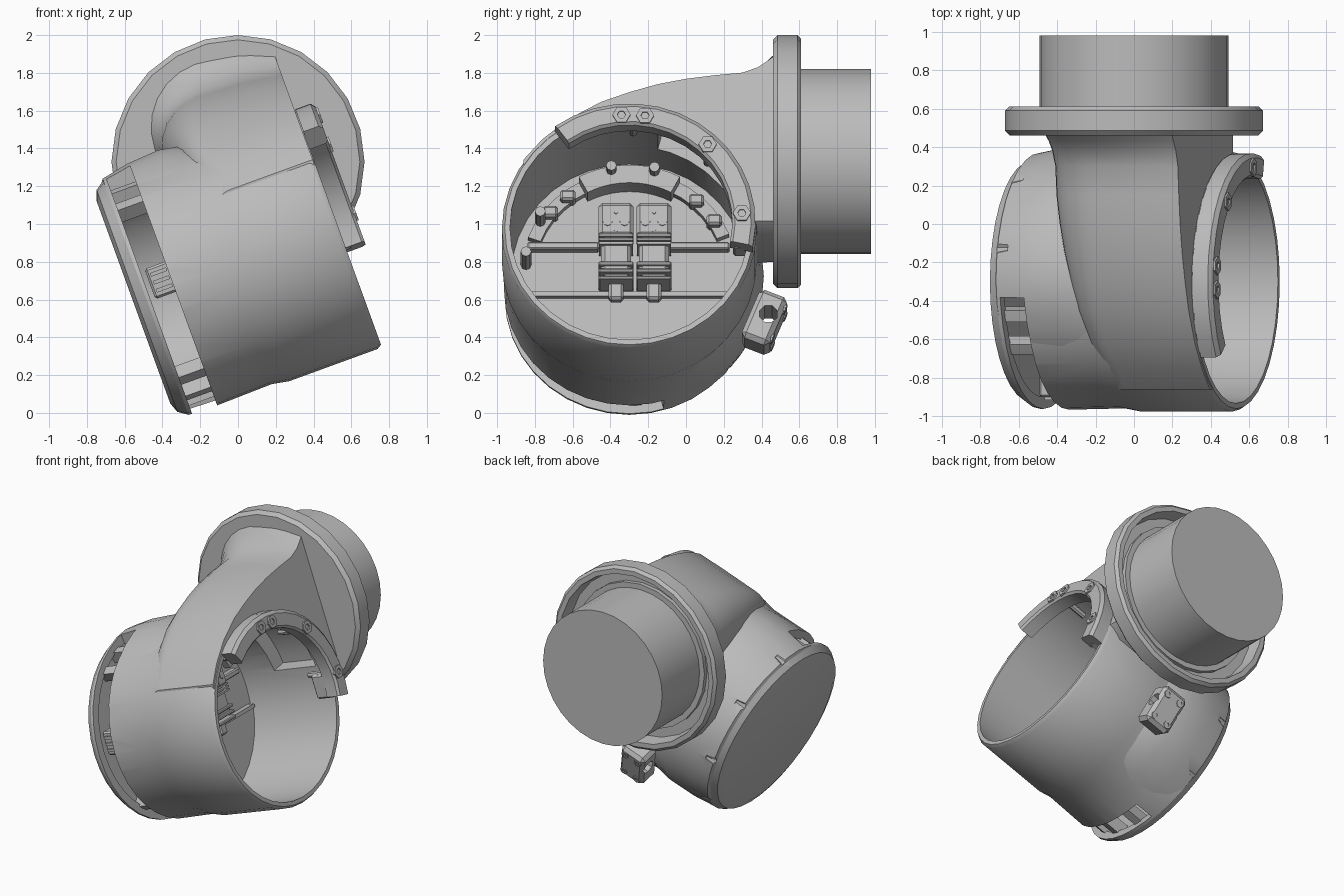
import bpy, bmesh
from math import cos, sin, radians
from mathutils import Matrix, Vector

cube = bpy.data.objects.get("Cube")
if cube:
    bpy.data.objects.remove(cube, do_unlink=True)

grey = bpy.data.materials.new("cast_grey")
grey.use_nodes = True
grey.diffuse_color = (0.5, 0.5, 0.5, 1)
grey.node_tree.nodes["Principled BSDF"].inputs["Base Color"].default_value = (0.5, 0.5, 0.5, 1)

# Drum frame: x runs along the tilted drum axis. Pipe frame: x runs to the back.
TILT = Matrix.Rotation(radians(-20), 4, 'Y')
BACK = Matrix.Rotation(radians(90), 4, 'Z')
DRUM = (-0.30, 0.74)
PIPE = (0, 1.33)


def finish(name, bm, frame):
    bmesh.ops.remove_doubles(bm, verts=bm.verts, dist=1e-4)
    bmesh.ops.dissolve_degenerate(bm, edges=bm.edges, dist=1e-5)
    bmesh.ops.recalc_face_normals(bm, faces=bm.faces)
    mesh = bpy.data.meshes.new(name)
    bm.to_mesh(mesh)
    bm.free()
    mesh.materials.append(grey)
    ob = bpy.data.objects.new(name, mesh)
    ob.matrix_world = frame
    bpy.context.collection.objects.link(ob)
    return ob


def skin(name, rings, frame=TILT, loop=False):
    """Join equal closed rings of points; cap both ends unless looped."""
    bm = bmesh.new()
    rows = [[bm.verts.new(p) for p in ring] for ring in rings]
    pairs = list(zip(rows, rows[1:])) + ([(rows[-1], rows[0])] if loop else [])
    for a, b in pairs:
        for i in range(len(a)):
            j = (i + 1) % len(a)
            bm.faces.new((a[i], a[j], b[j], b[i]))
    if not loop:
        bm.faces.new(rows[0])
        bm.faces.new(rows[-1])
    return finish(name, bm, frame)


def lathe(name, profile, centre=DRUM, frame=TILT, n=32, arc=None):
    """Turn a closed (along, radius) profile about the frame's x axis."""
    start, end = arc or (0, 360)
    count = n + 1 if arc else n
    rings = []
    for k in range(count):
        t = radians(start + (end - start) * k / n)
        rings.append([(u, centre[0] + r * cos(t), centre[1] + r * sin(t)) for u, r in profile])
    return skin(name, rings, frame, loop=not arc)


def band(name, u0, u1, r0, r1, a0, a1, n=16):
    return lathe(name, [(u0, r0), (u1, r0), (u1, r1), (u0, r1)], arc=(a0, a1), n=n)


def rod(name, u0, u1, r, centre, frame=TILT, n=12):
    return lathe(name, [(u0, 0), (u0, r), (u1, r), (u1, 0)], centre, frame, n)


def box(name, centre, size, bevel=0.0, frame=TILT):
    bm = bmesh.new()
    bmesh.ops.create_cube(bm, size=1)
    bmesh.ops.scale(bm, vec=size, verts=bm.verts)
    if bevel:
        bmesh.ops.bevel(bm, geom=list(bm.edges), offset=bevel, segments=1, affect='EDGES')
    bmesh.ops.translate(bm, vec=centre, verts=bm.verts)
    return finish(name, bm, frame)


def on_drum(angle, r):
    t = radians(angle)
    return DRUM[0] + r * cos(t), DRUM[1] + r * sin(t)


def cut(ob, cutters):
    for c in cutters:
        c.hide_render = True
        mod = ob.modifiers.new("cut", 'BOOLEAN')
        mod.operation, mod.solver, mod.object = 'DIFFERENCE', 'EXACT', c
    bpy.context.view_layer.update()
    mesh = bpy.data.meshes.new_from_object(ob.evaluated_get(bpy.context.evaluated_depsgraph_get()))
    ob.modifiers.clear()
    ob.data = mesh


# Drum housing: end cap, stepped wall, open cup with a floor
drum = lathe("drum_housing", [
    (-0.32, 0), (-0.32, 0.57), (-0.30, 0.625), (-0.25, 0.66), (-0.10, 0.665), (0.22, 0.658),
    (0.31, 0.675), (0.81, 0.675), (0.835, 0.66), (0.835, 0.632), (0.10, 0.625), (0.10, 0)], n=36)
rear_space = rod("rear_space_cutter", -0.27, 0.04, 0.60, DRUM, n=36)
window = band("window_cutter", -0.23, -0.09, 0.52, 0.80, 97, 286, 28)
cable_port = band("cable_port_cutter", 0.38, 0.74, 0.56, 0.74, 8, 76)

# Fuller shoulder over the back of the cap, fading out at both ends
rings = []
for a in range(-70, 135, 10):
    swell = max(0, min(1, (a + 75) / 45, (130 - a) / 40))
    rings.append([(u, *on_drum(a, r + h * swell)) for u, r, h in (
        (-0.29, 0.61, 0), (-0.25, 0.645, 0.025), (-0.10, 0.65, 0.05),
        (0.08, 0.645, 0.067), (0.20, 0.64, 0.05), (0.30, 0.64, 0.01))])
shoulder = skin("cap_shoulder", rings)
pockets = []
for a in (-38, 0, 38, 75):
    pockets.append(lathe("pocket_cutter", [(-0.40, 0), (-0.40, 0.075), (-0.19, 0.02), (-0.19, 0)],
                         on_drum(a, 0.69), n=8))
cut(drum, [rear_space, window, cable_port] + pockets)
cut(shoulder, [window] + pockets)


# Elbow: rounded sections that grow from the drum and flare to the flange
def section(y, left, top, drop, rad, low, right=0.83):
    pts = [(right, low + 0.06), (right, top - drop), (right - 0.20, top - drop * 0.3)]
    for cv, a0 in ((top - rad, 90), (low + rad, 180)):
        for k in range(7):
            t = radians(a0 + 15 * k)
            pts.append((left + rad + rad * cos(t), cv + rad * sin(t)))
    pts.append((right - 0.10, low))
    return [(u, y, v) for u, v in pts]


elbow = skin("elbow", [section(*s) for s in (
    (-0.86, 0.28, 1.125, 0.0, 0.08, 0.88), (-0.76, 0.26, 1.24, 0.0, 0.10, 0.84),
    (-0.62, 0.22, 1.365, 0.01, 0.12, 0.80), (-0.45, 0.18, 1.47, 0.02, 0.16, 0.78),
    (-0.30, 0.15, 1.535, 0.03, 0.20, 0.76), (-0.15, 0.12, 1.585, 0.035, 0.24, 0.75),
    (0.0, 0.10, 1.62, 0.04, 0.26, 0.74), (0.15, 0.085, 1.645, 0.045, 0.28, 0.73),
    (0.30, 0.08, 1.665, 0.05, 0.30, 0.72), (0.38, 0.075, 1.715, 0.07, 0.32, 0.72),
    (0.43, 0.07, 1.77, 0.09, 0.34, 0.72), (0.48, 0.06, 1.84, 0.12, 0.36, 0.72))])
cup_space = rod("cup_space_cutter", 0.06, 1.2, 0.64, DRUM, n=36)
cut(elbow, [cup_space, cable_port])
for c in [rear_space, window, cable_port, cup_space] + pockets:
    bpy.data.objects.remove(c, do_unlink=True)

# Flange dish and pipe stub at the back
lathe("flange", [(0.46, 0), (0.46, 0.645), (0.485, 0.67), (0.59, 0.67), (0.61, 0.65),
                 (0.61, 0.615), (0.51, 0.60), (0.51, 0)], PIPE, BACK, 24)
rod("pipe_stub", 0.48, 0.98, 0.49, PIPE, BACK, 32)
lathe("pipe_collar", [(0.50, 0.48), (0.50, 0.53), (0.54, 0.53), (0.54, 0.48)], PIPE, BACK, 24)

# Arc bracket over the cup mouth, with hex bolts and end clamps
lathe("arc_bracket", [(0.835, 0.545), (0.925, 0.545), (0.94, 0.56), (0.94, 0.645),
                      (0.92, 0.668), (0.835, 0.668)], arc=(-12, 126), n=14)
for a in (94, 82, 46, 4):
    lathe("bracket_bolt", [(0.93, 0.022), (0.95, 0.022), (0.95, 0.048), (0.93, 0.048)],
          on_drum(a, 0.597), n=6)
for a in (88, 45, 4):
    rod("bracket_pin", 0.70, 0.85, 0.022, on_drum(a, 0.585), n=8)
box("bracket_foot", (0.80, *on_drum(-4, 0.59)), (0.14, 0.08, 0.17), 0.012)

# Cup floor: raised lower panel and ledge
outline = [on_drum(192 + 156 * k / 16, 0.62) for k in range(17)]
skin("lower_panel", [[(u, y, v) for y, v in outline] for u in (0.09, 0.125)])
box("panel_ledge", (0.13, DRUM[0], 0.612), (0.06, 1.16, 0.025))

# Curved rails and guide pins on the floor
band("outer_rail", 0.09, 0.15, 0.50, 0.57, 22, 160)
band("upper_rail", 0.09, 0.24, 0.47, 0.57, 62, 118, 10)
for a in (32, 48, 128, 142):
    box("rail_lug", (0.15, *on_drum(a, 0.53)), (0.10, 0.08, 0.06), 0.012)
for a in (76, 100, 149, 174):
    rod("guide_pin", 0.09, 0.31, 0.028, on_drum(a, 0.55), n=8)

# Twin plugs with ribbed cable sleeves
for y in (-0.37, -0.17):
    box("plug_head", (0.20, y, 0.985), (0.20, 0.185, 0.19), 0.02)
    box("plug_body", (0.19, y, 0.80), (0.16, 0.16, 0.24), 0.02)
    for k in range(3):
        box("plug_collar", (0.20, y, 0.895 - 0.022 * k), (0.19, 0.18, 0.012))
        box("plug_rib", (0.19, y, 0.74 - 0.04 * k), (0.19, 0.185, 0.022), 0.006)
    box("plug_cable", (0.19, y, 0.61), (0.07, 0.08, 0.10), 0.015)
    for s in (-1, 1):
        rod("plug_socket", 0.29, 0.306, 0.026, (y + s * 0.045, 0.97), n=8)
        rod("plug_screw", 0.29, 0.304, 0.010, (y, 0.97 + s * 0.05), n=6)
for y, w in ((-0.65, 0.38), (0.07, 0.32)):
    box("plug_arm", (0.13, y, 0.885), (0.07, w, 0.04), 0.008)

# Posts and connector seen in the side window
for a in (104, 122, 228, 246, 270):
    band("window_post", -0.29, -0.02, 0.53, 0.615, a, a + 6, 2)
box("window_connector", (-0.14, -0.84, 0.80), (0.13, 0.12, 0.17), 0.012)
for k in range(3):
    box("connector_key", (-0.14, -0.905, 0.755 + 0.045 * k), (0.09, 0.02, 0.02))

# Mounting block under the flange, bored through and bolted
spot = TILT @ Matrix.Translation(Vector((0.26, 0.415, 0.415))) @ Matrix.Rotation(radians(-22), 4, 'X')
block = box("mount_block", (0, 0, 0), (0.20, 0.16, 0.29), 0.025, spot)
bore = rod("bore_cutter", -0.3, 0.3, 0.05, (0.015, 0.02), spot, 8)
cut(block, [bore])
bpy.data.objects.remove(bore, do_unlink=True)
for s in (-1, 1):
    for t in (-1, 1):
        lathe("mount_bolt", [(0.07, 0.012), (0.086, 0.012), (0.086, 0.028), (0.07, 0.028)],
              (s * 0.055, t * 0.09), spot @ BACK, 10)

# Soft shading with sharp edges kept
bpy.ops.object.select_all(action='DESELECT')
for ob in bpy.context.scene.objects:
    if ob.type == 'MESH' and grey.name in ob.data.materials:
        ob.select_set(True)
        bpy.context.view_layer.objects.active = ob
bpy.ops.object.shade_smooth_by_angle(angle=radians(32))
bpy.ops.object.select_all(action='DESELECT')
